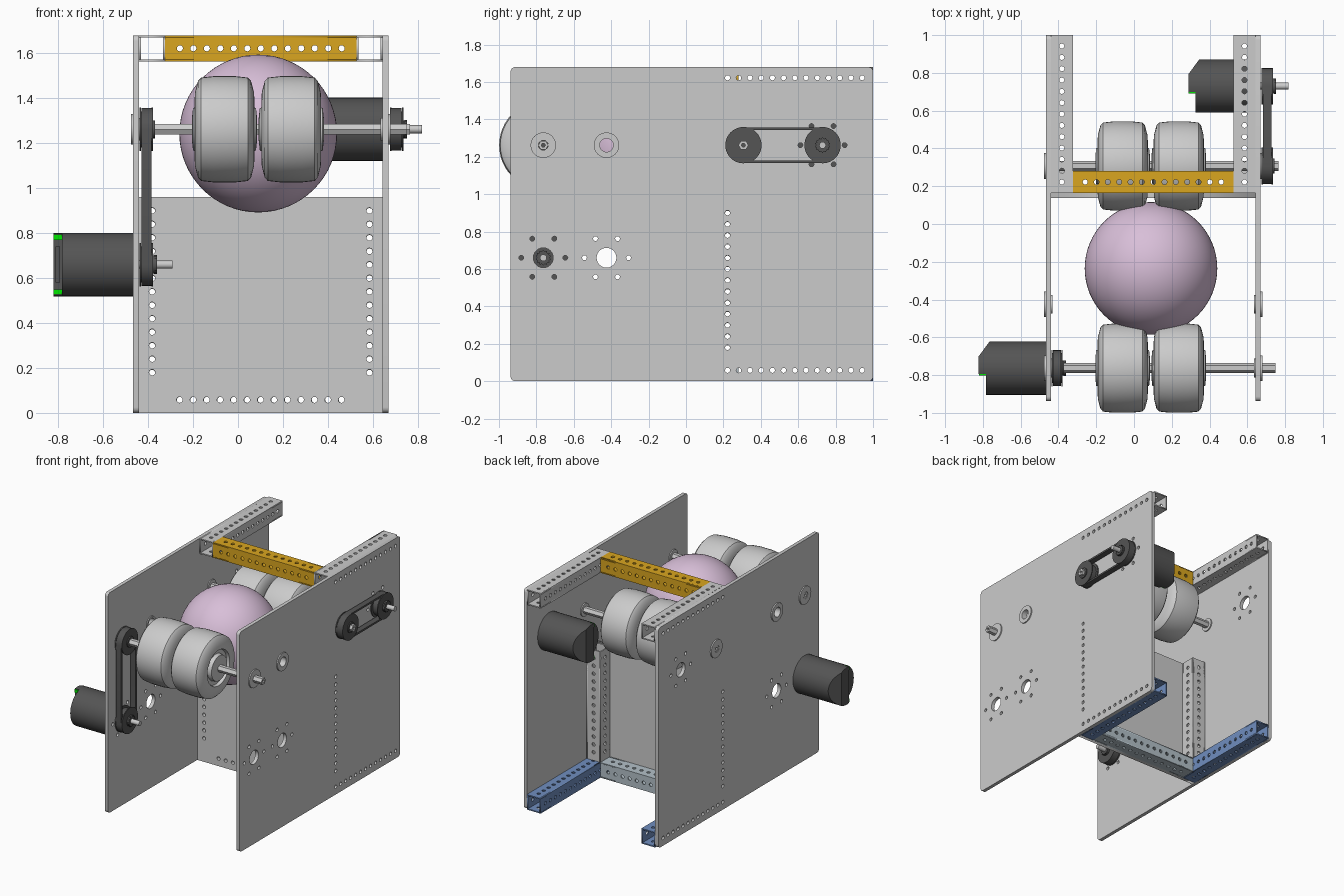
import bpy, bmesh, math
from mathutils import Matrix, Vector

if "Cube" in bpy.data.objects:
    bpy.data.objects.remove(bpy.data.objects["Cube"])

X, Y, Z = Vector((1, 0, 0)), Vector((0, 1, 0)), Vector((0, 0, 1))
AX = 1.262                                   # height of the wheel axles
FRONT, MID, REAR, DRIVE = -0.763, -0.425, 0.307, 0.73   # axle stations in y
LOW = 0.66                                   # height of the low motor


def material(name, rgb):
    m = bpy.data.materials.new(name)
    m.diffuse_color = (*rgb, 1)
    m.use_nodes = True
    m.node_tree.nodes["Principled BSDF"].inputs["Base Color"].default_value = m.diffuse_color
    return m


GOLD = material("gold", (0.70, 0.38, 0.014))
BLUE = material("blue", (0.16, 0.27, 0.52))
PALE = material("pale_blue", (0.45, 0.53, 0.58))
LILAC = material("lilac", (0.69, 0.52, 0.69))
GREEN = material("green", (0.0, 0.8, 0.0))
DARK = material("dark", (0.09, 0.09, 0.09))


def add(name, bm, mat=None, smooth=False):
    bmesh.ops.remove_doubles(bm, verts=bm.verts, dist=1e-5)
    bmesh.ops.recalc_face_normals(bm, faces=bm.faces)
    me = bpy.data.meshes.new(name)
    bm.to_mesh(me)
    bm.free()
    ob = bpy.data.objects.new(name, me)
    bpy.context.collection.objects.link(ob)
    if mat:
        me.materials.append(mat)
    if smooth:
        bpy.ops.object.select_all(action='DESELECT')
        ob.select_set(True)
        bpy.context.view_layer.objects.active = ob
        bpy.ops.object.shade_smooth_by_angle(angle=math.radians(35))
    return ob


# --- 2D outlines
def arc(u, v, r, a0, a1, n):
    return [(u + r * math.cos(math.radians(a0 + (a1 - a0) * i / n)),
             v + r * math.sin(math.radians(a0 + (a1 - a0) * i / n))) for i in range(n + 1)]


def circle(u, v, r, n=16):
    return arc(u, v, r, 0, 360, n)[:-1]


def rect(w, h, r=0):
    if not r:
        return [(0, 0), (w, 0), (w, h), (0, h)]
    return (arc(w - r, r, r, -90, 0, 4) + arc(w - r, h - r, r, 0, 90, 4)
            + arc(r, h - r, r, 90, 180, 4) + arc(r, r, r, 180, 270, 4))


def row(u, v, du, dv):
    return [circle(u + du * i, v + dv * i, 0.0135, 12) for i in range(13)]


def slab(bm, loops, t, origin, u, v):
    """Filled outline with holes, extruded by t along u x v, added to bm."""
    cu = bpy.data.curves.new("outline", 'CURVE')
    cu.dimensions, cu.fill_mode, cu.extrude = '2D', 'BOTH', t / 2
    for pts in loops:
        s = cu.splines.new('POLY')
        s.points.add(len(pts) - 1)
        for p, q in zip(s.points, pts):
            p.co = (q[0], q[1], 0, 1)
        s.use_cyclic_u = True
    ob = bpy.data.objects.new("outline", cu)
    bpy.context.collection.objects.link(ob)
    me = bpy.data.meshes.new_from_object(ob.evaluated_get(bpy.context.evaluated_depsgraph_get()))
    n = u.cross(v)
    o = Vector(origin) + n * t / 2
    me.transform(Matrix((u, v, n)).transposed().to_4x4())
    me.transform(Matrix.Translation(o))
    bm.from_mesh(me)
    bpy.data.objects.remove(ob)
    bpy.data.curves.remove(cu)
    bpy.data.meshes.remove(me)


def lathe(name, prof, x, y, z, mat=None, n=40, closed=False, smooth=True):
    """Profile of (x, radius) turned around an axis along x."""
    bm = bmesh.new()
    rings = [[bm.verts.new((x + px, y + r * math.cos(2 * math.pi * i / n), z + r * math.sin(2 * math.pi * i / n)))
              for i in range(n)] for px, r in prof]
    for a, b in zip(rings, rings[1:] + (rings[:1] if closed else [])):
        if a is rings[-1] and not closed:
            break
        for i in range(n):
            j = (i + 1) % n
            bm.faces.new((a[i], a[j], b[j], b[i]))
    return add(name, bm, mat, smooth)


# --- side plates with hole patterns
def motor_holes(u, v):
    return [circle(u, v, 0.053, 24)] + [circle(u + px, v + py, 0.013, 12) for px, py in circle(0, 0, 0.118, 6)]


side = [rect(1.938, 1.68, 0.025)]
side += row(1.16, 1.622, 0.06, 0) + row(1.16, 0.058, 0.06, 0) + row(1.16, 0.18, 0, 0.06)
for yy, zz in ((FRONT, LOW), (MID, LOW), (DRIVE, AX)):
    side += motor_holes(yy + 0.938, zz)
for yy in (FRONT, MID, REAR):
    side.append(circle(yy + 0.938, AX, 0.05, 24))
for name, x in (("left_side_plate", -0.467), ("right_side_plate", 0.643)):
    bm = bmesh.new()
    slab(bm, side, 0.027, (x, -0.938, 0), Y, Z)
    add(name, bm)

# --- back panel
bm = bmesh.new()
slab(bm, [rect(1.083, 0.96)] + row(0.18, 0.058, 0.06, 0) + row(0.058, 0.18, 0, 0.06)
     + row(1.025, 0.18, 0, 0.06), 0.027, (-0.44, 0.164, 0), X, Z)
add("back_panel", bm)


# --- perforated square tubes
def tube(name, origin, axis, length, mat=None):
    s, t = 0.116, 0.009
    bm = bmesh.new()
    face = [rect(length, s)] + row(length / 2 - 0.36, s / 2, 0.06, 0)
    for o, v in (((0, 0, 0), Y), ((0, 0, s - t), Y), ((0, t, 0), Z), ((0, s, 0), Z)):
        slab(bm, face, t, o, X, v)
    rot = {'x': Matrix(), 'y': Matrix.Rotation(math.pi / 2, 4, 'Z'),
           'z': Matrix.Rotation(-math.pi / 2, 4, 'Y')}[axis]
    bm.transform(Matrix.Translation(origin) @ rot)
    add(name, bm, mat)


for tag, x in (("left", -0.324), ("right", 0.643)):
    tube(tag + "_top_tube", (x, 0.164, 1.564), 'y', 0.836)
    tube(tag + "_bottom_tube", (x, 0.164, 0), 'y', 0.836, BLUE)
    tube(tag + "_upright_tube", (x, 0.164, 0.116), 'z', 0.844)
tube("top_cross_tube", (-0.324, 0.164, 1.564), 'x', 0.851, GOLD)
tube("bottom_cross_tube", (-0.324, 0.164, 0), 'x', 0.851, PALE)

# --- flanged bearings, flange on the outer side
for tag, x, d in (("left", -0.467, -1), ("right", 0.67, 1)):
    for yy in (FRONT, MID, REAR):
        b = 0.036 if yy == MID else 0.026
        lathe(tag + "_bearing", [(d * px, r) for px, r in
              ((-0.035, b), (-0.035, 0.05), (0, 0.05), (0, 0.068), (0.009, 0.068), (0.009, b))],
              x, yy, AX, closed=True, n=32)

# --- hollow hex axles and wheels
WHEEL = [(-0.145, 0.027), (-0.145, 0.05), (-0.14, 0.095), (-0.11, 0.1), (-0.11, 0.13), (-0.133, 0.135),
         (-0.131, 0.165), (-0.118, 0.215), (-0.104, 0.23), (-0.05, 0.236)]
WHEEL += [(-px, r) for px, r in reversed(WHEEL)]
for tag, yy, x0, x1 in (("front", FRONT, -0.475, 0.75), ("rear", REAR, -0.475, 0.765)):
    lathe(tag + "_axle", [(x0, 0.011), (x0, 0.027), (x1, 0.027), (x1, 0.011)], 0, yy, AX,
          closed=True, n=6, smooth=False)
    for x in (-0.06, 0.237):
        lathe(tag + "_wheel", WHEEL, x, yy, AX, closed=True, n=48)


# --- pulleys and belts
def pulley(name, x, y, z):
    lathe(name, [(0, 0), (0, 0.097), (0.007, 0.097), (0.007, 0.08), (0.053, 0.08), (0.053, 0.097),
                 (0.06, 0.097), (0.06, 0.04), (0.068, 0.04), (0.068, 0)], x, y, z, DARK)


def belt(name, x, p, q):
    ang = math.degrees(math.atan2(q[1] - p[1], q[0] - p[0]))
    loops = [arc(*q, r, ang - 90, ang + 90, 16) + arc(*p, r, ang + 90, ang + 270, 16) for r in (0.095, 0.081)]
    bm = bmesh.new()
    slab(bm, loops, 0.044, (x, 0, 0), Y, Z)
    add(name, bm, DARK, True)


for tag, x, p, q in (("front", -0.438, (FRONT, AX), (FRONT, LOW)), ("rear", 0.676, (REAR, AX), (DRIVE, AX))):
    pulley(tag + "_axle_pulley", x, *p)
    pulley(tag + "_motor_pulley", x, *q)
    belt(tag + "_belt", x + 0.008, p, q)
    # splined hub on the motor pulley
    bm = bmesh.new()
    teeth = [(q[0] + r * math.cos(i * math.pi / 14), q[1] + r * math.sin(i * math.pi / 14))
             for i in range(28) for r in [0.042 if i % 2 else 0.034]]
    slab(bm, [teeth], 0.012, (x + 0.065, 0, 0), Y, Z)
    add(tag + "_splined_hub", bm, DARK)


# --- motors: round can, stepped and chamfered end cap, shaft, connectors
def motor(tag, x, y, z):
    for part, a, b, cuts in (("body", 0.038, 0.355, []), ("end_cap", 0, 0.038, [((0, -0.03, 0), (0, -1, 0))])):
        bm = bmesh.new()
        bmesh.ops.create_cone(bm, cap_ends=True, segments=40, radius1=0.141, radius2=0.141, depth=b - a)
        bm.transform(Matrix.Translation(((a + b) / 2, 0, 0)) @ Matrix.Rotation(math.pi / 2, 4, 'Y'))
        for co, no in cuts + [((0, 0.063, 0), (-0.079, 0.058, 0))]:
            r = bmesh.ops.bisect_plane(bm, geom=bm.verts[:] + bm.edges[:] + bm.faces[:],
                                       plane_co=co, plane_no=no, clear_outer=True)
            edges = [e for e in r['geom_cut'] if isinstance(e, bmesh.types.BMEdge)]
            bmesh.ops.holes_fill(bm, edges=edges)
        bm.transform(Matrix.Translation((x, y, z)))
        add(tag + "_motor_" + part, bm, DARK, True)
    lathe(tag + "_motor_shaft", [(0.34, 0), (0.34, 0.018), (0.53, 0.018), (0.53, 0)], x, y, z, n=16)
    for mat, name, dz, h in ((GREEN, "connector", 0.122, 0.024), (GREEN, "connector", -0.122, 0.024),
                             (DARK, "cap_rib", 0, 0.16)):
        bm = bmesh.new()
        bmesh.ops.create_cube(bm, size=1, matrix=Matrix.Translation((x + 0.02, y - 0.032, z + dz))
                              @ Matrix.Diagonal((0.038 if h < 0.1 else 0.02, 0.014, h, 1)))
        add(tag + "_motor_" + name, bm, mat)


motor("front", -0.822, FRONT, LOW)
motor("rear", 0.288, DRIVE, AX)

# --- ball
bm = bmesh.new()
bmesh.ops.create_uvsphere(bm, u_segments=64, v_segments=32, radius=0.351)
bm.transform(Matrix.Translation((0.09, -0.235, 1.243)))
add("ball", bm, LILAC, True)
